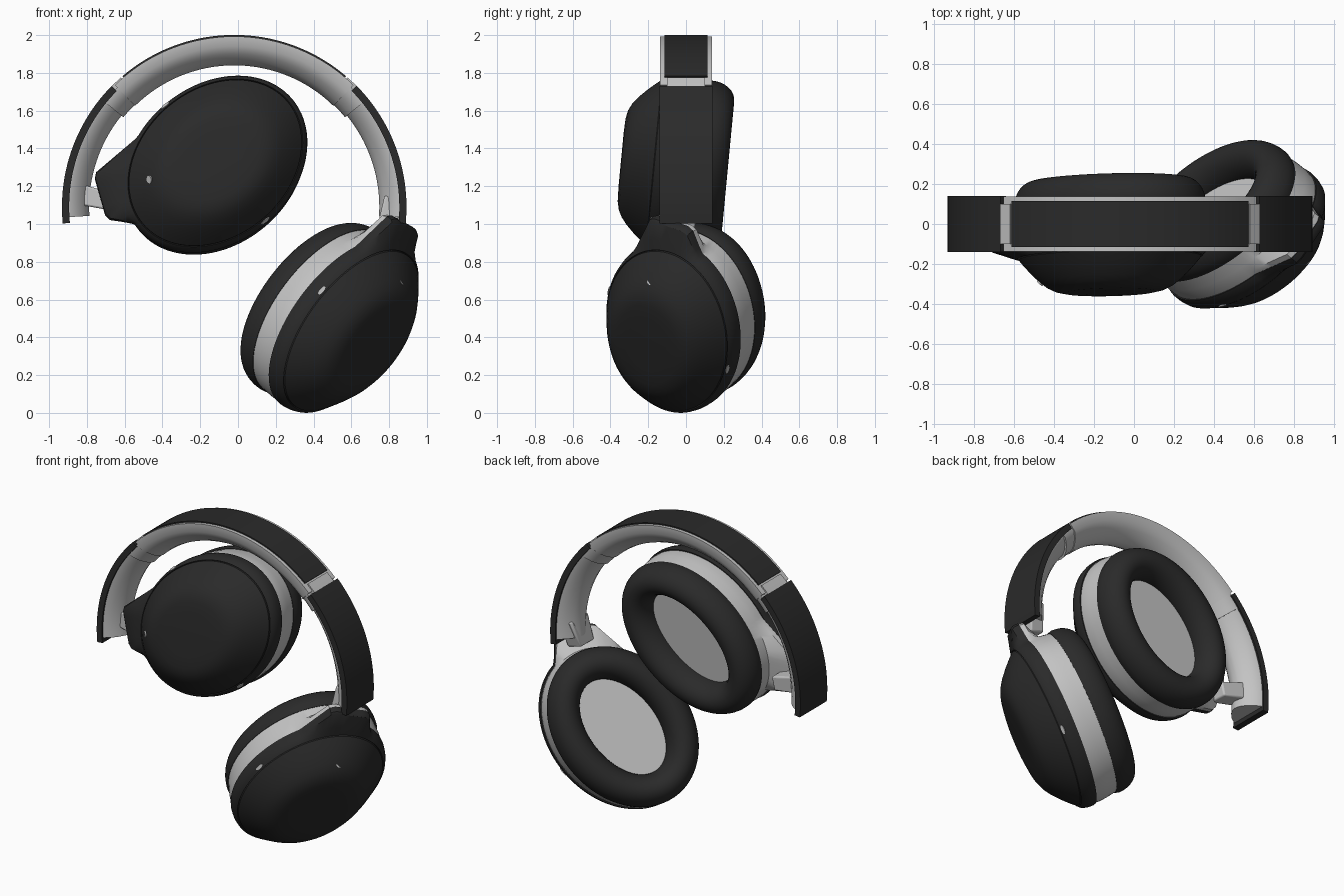
import bpy, bmesh, math
from mathutils import Vector

if "Cube" in bpy.data.objects:
    bpy.data.objects.remove(bpy.data.objects["Cube"])


def material(name, v):
    m = bpy.data.materials.new(name)
    m.diffuse_color = (v, v, v, 1)
    m.use_nodes = True
    m.node_tree.nodes["Principled BSDF"].inputs["Base Color"].default_value = m.diffuse_color
    return m


DARK = material("charcoal black", 0.023)
GREY = material("light grey", 0.55)


def finish(name, bm, mat, angle=32):
    bmesh.ops.recalc_face_normals(bm, faces=bm.faces[:])
    me = bpy.data.meshes.new(name)
    bm.to_mesh(me)
    bm.free()
    me.materials.append(mat)
    me.shade_smooth()
    me.set_sharp_from_angle(angle=math.radians(angle))
    ob = bpy.data.objects.new(name, me)
    bpy.context.collection.objects.link(ob)
    return ob


def loft(name, rings, mat, caps=True, loop=False, angle=32):
    """Skin a list of closed point rings."""
    bm = bmesh.new()
    vs = [[bm.verts.new(p) for p in ring] for ring in rings]
    n = len(vs[0])
    pairs = list(zip(vs, vs[1:])) + ([(vs[-1], vs[0])] if loop else [])
    for a, b in pairs:
        for i in range(n):
            j = (i + 1) % n
            bm.faces.new((a[i], a[j], b[j], b[i]))
    if caps and not loop:
        bm.faces.new(vs[0])
        bm.faces.new(vs[-1])
    return finish(name, bm, mat, angle)


# ---------------- headband ----------------
CX, CZ = -0.02, 1.09


def arc(name, a0, a1, section, mat, angle=32):
    steps = max(2, int(abs(a1 - a0) / 2))
    rings = []
    for i in range(steps + 1):
        t = math.radians(a0 + (a1 - a0) * i / steps)
        rings.append([(CX + r * math.cos(t), y, CZ + r * math.sin(t)) for r, y in section])
    return loft(name, rings, mat, angle=angle)


def rect(r0, r1, w):
    return [(r0, -w), (r1, -w), (r1, w), (r0, w)]


def pad(outer, inner, w):
    half = [(outer, w), (inner + 0.1, w * 0.98), (inner + 0.06, w * 0.78),
            (inner + 0.028, w * 0.52), (inner + 0.007, w * 0.25)]
    return half + [(inner, 0)] + [(r, -y) for r, y in reversed(half)]


arc("headband_cushion", 45.6, 134.4, pad(0.903, 0.75, 0.137), GREY)
arc("headband_top_cover", 49.5, 130.5, rect(0.89, 0.911, 0.115), DARK)
for side, f in (("right", lambda a: a), ("left", lambda a: 180 - a)):
    arc(side + "_band_cover", f(-5.5), f(44.7), rect(0.874, 0.912, 0.14), DARK)
    arc(side + "_band_lining", f(-3.5), f(39), pad(0.882, 0.768, 0.13), GREY)
    arc(side + "_slider_joint", f(39), f(45.6), pad(0.885, 0.755, 0.133), GREY)
    arc(side + "_slider_tab", f(44), f(48.8), rect(0.88, 0.911, 0.1), GREY)

# ---------------- ear cups ----------------
A, B, N = 0.535, 0.415, 120


def ear_cup(side, centre, n, m, hand, tilt):
    """n points out of the cap, m along the oval; tilt turns the hinge tab from m."""
    c, n, m = Vector(centre), Vector(n).normalized(), Vector(m)
    m = (m - n * m.dot(n)).normalized()
    q = n.cross(m) * hand
    tilt = math.radians(tilt)

    def outline(t, s, tab):
        e = s / math.sqrt((math.cos(t) / A) ** 2 + (math.sin(t) / B) ** 2)
        d = abs((t - tilt + math.pi) % (2 * math.pi) - math.pi)
        if tab and d < 1.2:
            r = min(0.635 / math.cos(d), 0.41 / (math.sin(d) + 0.45 * math.cos(d)))
            e = max(e, e + (r - e) * tab)
        return e

    def put(x, y, w):
        return c + m * x + q * y + n * w

    def ring(w, s, tab=0):
        pts = []
        for i in range(N):
            t = 2 * math.pi * i / N + tilt
            r = outline(t, s, tab)
            pts.append(put(r * math.cos(t), r * math.sin(t), w))
        return pts

    def oval(a, b, w):
        return [put(a * math.cos(2 * math.pi * i / N), b * math.sin(2 * math.pi * i / N), w)
                for i in range(N)]

    # outer shell with hinge tab
    loft(side + "_cup_shell", [ring(*k) for k in (
        (0.03, 0.9, 0), (0.03, 0.995, 1), (0.042, 1.0, 1), (0.066, 0.998, 0.98), (0.078, 0.995, 0.9),
        (0.105, 0.98, 0.3), (0.122, 0.95, 0), (0.112, 0.94, 0))], DARK)
    # raised cap with a flat middle
    loft(side + "_cup_cap", [ring(*k) for k in (
        (0.1, 0.938), (0.126, 0.938), (0.16, 0.88), (0.2, 0.805), (0.24, 0.72), (0.268, 0.645),
        (0.287, 0.565), (0.297, 0.47), (0.3, 0.3))], DARK)
    # light body ring
    loft(side + "_cup_body", [ring(*k) for k in (
        (0.033, 0.98, 0.97), (0.0, 0.985, 0.93), (-0.045, 0.98, 0), (-0.115, 0.96, 0),
        (-0.12, 0.94, 0))], GREY)
    # ear cushion and the lining inside it
    prof = []
    for i in range(17):
        t = math.pi * i / 16
        prof.append((0.5 - 0.5 * math.cos(t), -0.137 - 0.13 * math.sin(t) ** 0.95))
    prof += [(0.97, -0.11), (0.04, -0.11)]
    loft(side + "_ear_cushion", [oval(0.525 - 0.195 * k, 0.41 - 0.205 * k, w) for k, w in prof],
         DARK, loop=True, angle=60)
    loft(side + "_ear_lining", [oval(0.36, 0.24, -0.115), oval(0.36, 0.24, -0.14)], GREY)

    # small light marks: sensor dot on the cap, slots in the rim
    def mark(name, t, r, w, slope, long, short):
        d = Vector((math.cos(t), math.sin(t)))
        e = Vector((-d.y, d.x))
        rings = []
        for h in (-0.012, 0.006):
            pts = []
            for i in range(20):
                p = 2 * math.pi * i / 20
                xr, yr = short * math.cos(p), long * math.sin(p)
                pos = d * (r + xr * math.cos(slope) + h * math.sin(slope)) + e * yr
                pts.append(put(pos.x, pos.y, w - xr * math.sin(slope) + h * math.cos(slope)))
            rings.append(pts)
        loft(name, rings, GREY)

    mark(side + "_sensor_dot", tilt, 0.362, 0.24, 0.8, 0.021, 0.018)
    for i, t in enumerate((math.pi / 2, -math.pi / 2)):
        mark(side + "_rim_slot_%d" % i, t, 0.403, 0.108, 0.9, 0.028, 0.01)


ear_cup("right", (0.517, -0.028, 0.487), (0.67, -0.6, -0.43), (0.63, 0.2, 0.75), 1, 16)
ear_cup("left", (-0.12, -0.045, 1.312), (0.0, -0.995, 0.095), (-0.755, 0, -0.655), -1, 25)


# ---------------- hinge arms between band and cups ----------------
def arm(name, p0, p1, h0, h1, wy0, wy1):
    p0, p1 = Vector(p0), Vector(p1)
    d = (p1 - p0).normalized()
    s = Vector((-d.z, 0, d.x)).normalized()
    y = Vector((0, 1, 0))
    rings = [[p + s * a * h + y * b * w for a, b in ((-1, -1), (1, -1), (1, 1), (-1, 1))]
             for p, h, w in ((p0, h0, wy0), (p1, h1, wy1))]
    ob = loft(name, rings, GREY)
    bev = ob.modifiers.new("soft edges", "BEVEL")
    bev.width, bev.segments = 0.01, 2


arm("right_hinge_arm", (0.825, 0, 1.14), (0.785, -0.03, 0.97), 0.05, 0.05, 0.09, 0.07)
arm("left_hinge_arm", (-0.85, 0, 1.16), (-0.66, -0.02, 1.115), 0.055, 0.045, 0.06, 0.06)
